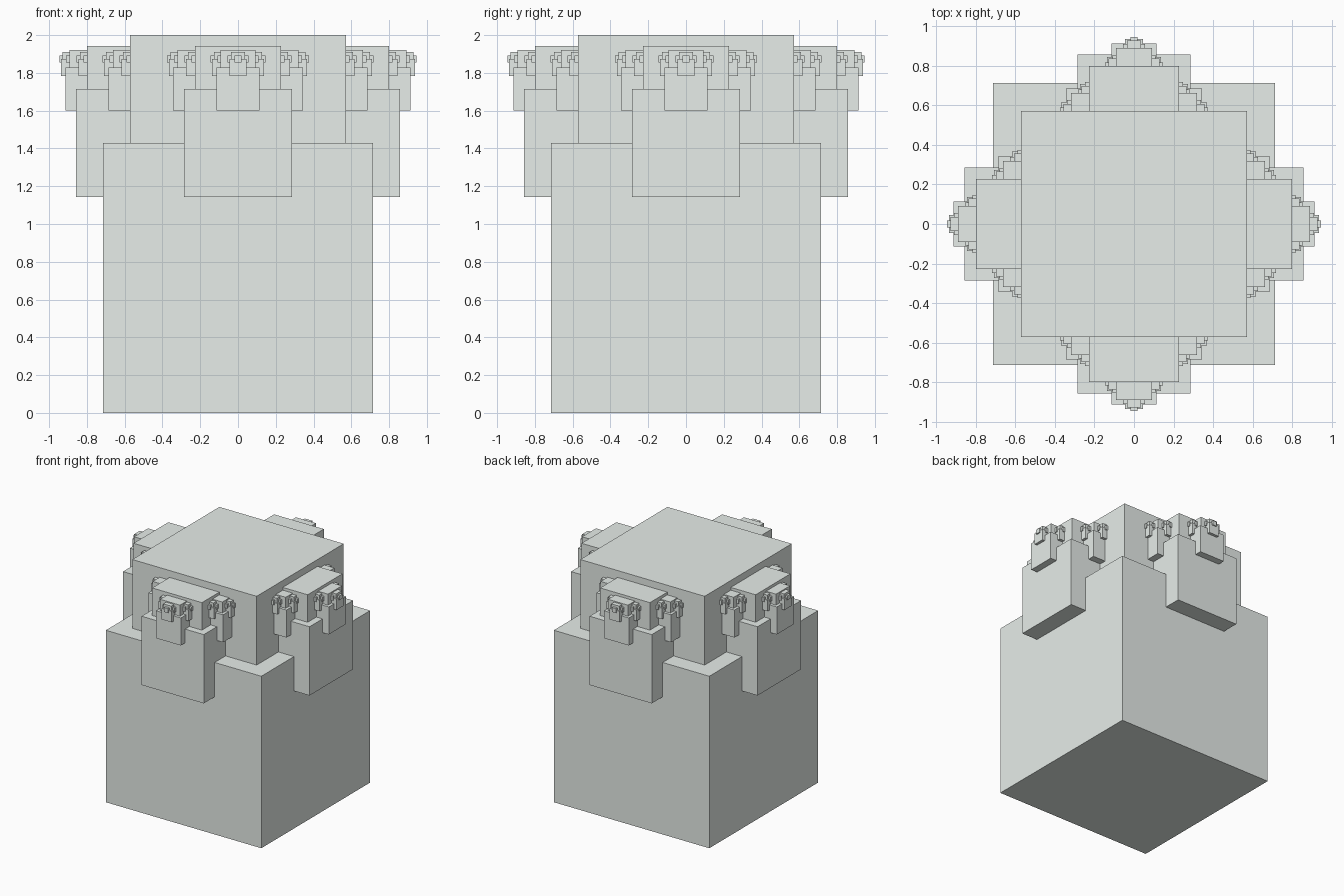
import bpy, bmesh
from mathutils import Vector, Matrix

if "Cube" in bpy.data.objects:
    bpy.data.objects.remove(bpy.data.objects["Cube"])

LEVELS = 5
BASE = 2 / 2.8                  # half size of the largest cube (total height = 2.8 * half)
SIDES = [Vector(d) for d in ((1, 0, 0), (-1, 0, 0), (0, 1, 0), (0, -1, 0))]
NAMES = ["main_block", "side_blocks", "small_blocks", "tiny_blocks", "finest_blocks"]
meshes = [bmesh.new() for _ in range(LEVELS)]


def cube(bm, centre, half):
    bmesh.ops.create_cube(bm, size=2 * half, matrix=Matrix.Translation(centre))


def grow(level, centre, half, outward=None):
    """Cube with a smaller cube set in its top; copies grow from the upper cube's sides."""
    cube(meshes[level], centre, half)
    if level + 1 == LEVELS:     # the last generation is a plain cube
        return
    upper = centre + Vector((0, 0, half))
    cube(meshes[level], upper, 0.8 * half)
    for d in SIDES:
        # the copy facing back into the parent would be fully buried
        if outward is None or d != -outward:
            grow(level + 1, upper + d * 0.8 * half, 0.4 * half, d)


grow(0, Vector((0, 0, BASE)), BASE)

# Pale grey-green finish
pale = bpy.data.materials.new("pale_grey_green")
pale.diffuse_color = (0.80, 0.85, 0.82, 1)
pale.use_nodes = True
pale.node_tree.nodes["Principled BSDF"].inputs["Base Color"].default_value = pale.diffuse_color

# One object per generation of blocks
for name, bm in zip(NAMES, meshes):
    mesh = bpy.data.meshes.new(name)
    bm.to_mesh(mesh)
    bm.free()
    mesh.materials.append(pale)
    bpy.context.collection.objects.link(bpy.data.objects.new(name, mesh))
